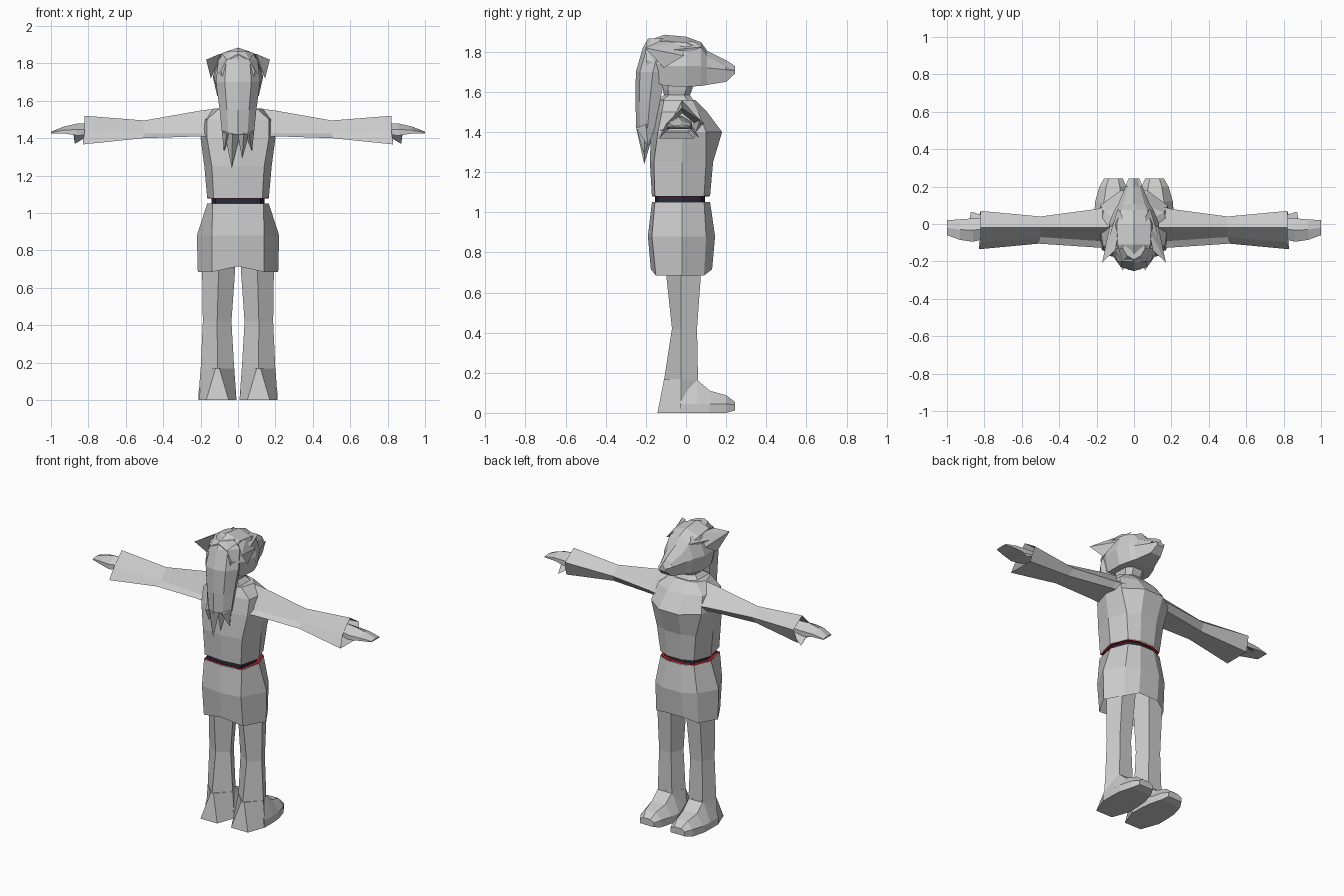
import bpy, bmesh

if "Cube" in bpy.data.objects:
    bpy.data.objects.remove(bpy.data.objects["Cube"])


def material(name, rgb):
    m = bpy.data.materials.new(name)
    m.diffuse_color = (*rgb, 1)
    m.use_nodes = True
    m.node_tree.nodes["Principled BSDF"].inputs["Base Color"].default_value = m.diffuse_color
    return m


GREY = material("grey", (0.6, 0.6, 0.6))
NAVY = material("dark navy", (0.02, 0.025, 0.045))
RED = material("red", (0.6, 0.01, 0.01))


def finish(name, bm, mat, mirror):
    bmesh.ops.recalc_face_normals(bm, faces=bm.faces)
    me = bpy.data.meshes.new(name)
    bm.to_mesh(me)
    bm.free()
    me.materials.append(mat)
    ob = bpy.data.objects.new(name, me)
    bpy.context.collection.objects.link(ob)
    if mirror:
        mod = ob.modifiers.new("mirror", 'MIRROR')
        mod.use_mirror_merge = False
    return ob


def loft(name, rings, mat=GREY, caps=(True, True), mirror=False):
    """Skin closed rings of points, in order."""
    bm = bmesh.new()
    vs = [[bm.verts.new(p) for p in r] for r in rings]
    for a, b in zip(vs, vs[1:]):
        n = len(a)
        for i in range(n):
            j = (i + 1) % n
            bm.faces.new((a[i], a[j], b[j], b[i]))
    if caps[0]:
        bm.faces.new(vs[0])
    if caps[1]:
        bm.faces.new(vs[-1])
    return finish(name, bm, mat, mirror)


def spike(name, base, tip, mirror=False):
    bm = bmesh.new()
    b = [bm.verts.new(p) for p in base]
    t = bm.verts.new(tip)
    bm.faces.new(b)
    for i in range(len(b)):
        bm.faces.new((b[i], b[(i + 1) % len(b)], t))
    return finish(name, bm, GREY, mirror)


def sym(half):
    """Complete a half ring (x >= 0) by mirroring it."""
    return half + [(-x, y, z) for x, y, z in reversed(half) if x > 0]


def body_ring(z, back, bx, by, side, fx, fy, front, cx, dz=0):
    # back centre, back corner, side, front corner, front pair
    return sym([(0, back, z + dz), (bx, by, z), (side, -.02, z),
                (fx, fy, z), (cx, front, z + dz)])


# Torso
loft("torso", [
    body_ring(1.08, -.17, .13, -.155, .165, .12, .09, .12, .05),
    body_ring(1.25, -.18, .14, -.16, .18, .14, .10, .135, .06),
    body_ring(1.40, -.175, .165, -.14, .20, .18, .10, .18, .07),
    body_ring(1.50, -.16, .165, -.12, .18, .16, .06, .105, .06),
    body_ring(1.56, -.13, .10, -.11, .13, .09, .03, .045, .04)], caps=(False, True))

# Belt recessed between red discs
waist = [body_ring(z, -.155, .12, -.14, .142, .105, .075, .095, .045) for z in (1.045, 1.085)]
loft("belt", waist, NAVY)
for nm, z in (("lower_belt_disc", 1.051), ("upper_belt_disc", 1.079)):
    loft(nm, [body_ring(z + d, -.166, .13, -.15, .162, .12, .087, .115, .05)
              for d in (-.001, .001)], RED)

# Skirt, open below
loft("skirt", [
    body_ring(1.05, -.17, .135, -.155, .165, .12, .09, .12, .05),
    body_ring(.88, -.19, .14, -.17, .22, .15, .10, .145, .07),
    body_ring(.685, -.175, .14, -.15, .215, .15, .09, .13, .07, .03)], caps=(False, False))


# Legs
def leg_ring(z, inner, outer, back, front):
    m = (inner + outer) / 2
    w = (outer - inner) * .28
    return [(m, back, z), (outer, -.025, z), (m + w, front, z),
            (m - w, front, z), (inner, -.025, z)]


loft("leg", [leg_ring(.95, .01, .17, -.12, .08), leg_ring(.70, .015, .192, -.10, .075),
             leg_ring(.42, .035, .188, -.07, .055), leg_ring(.16, .02, .20, -.11, .06)],
     mirror=True, caps=(True, False))
loft("heel", [
    [(.11 - .05 * k, b, z), (.11 + .05 * k, b, z), (.11 + o, -.025, z),
     (.11 + .05, .06, z), (.11 - .05, .06, z), (.11 - o, -.025, z)]
    for z, k, b, o in ((.17, .2, -.109, .09), (0, 1.2, -.142, .102))], mirror=True)


# Feet, lofted from ankle to toe
def foot_ring(y, inner, outer, top, side):
    m = (inner + outer) / 2
    w = (outer - inner) * .25
    return [(inner, y, 0 if y < .24 else .012), (outer, y, 0 if y < .24 else .012),
            (outer, y, side), (m + w, y, top), (m - w, y, top), (inner, y, side)]


loft("foot", [foot_ring(-.03, .01, .212, .18, .045), foot_ring(.055, .012, .212, .165, .045),
              foot_ring(.12, .018, .208, .11, .045), foot_ring(.20, .04, .185, .088, .045),
              foot_ring(.243, .06, .16, .055, .04)], mirror=True)


# Sleeves, open at the wrist
def arm_ring(x, lo, hi, top, mid, bot):
    return [(x, -.02, top), (x, hi, mid + .02), (x + .01, hi - .03, bot),
            (x + .01, lo, bot), (x, lo + .035, mid)]


loft("sleeve", [arm_ring(.12, -.13, .10, 1.558, 1.425, 1.405),
                arm_ring(.20, -.125, .08, 1.548, 1.425, 1.41),
                arm_ring(.50, -.105, .04, 1.495, 1.425, 1.40),
                arm_ring(.82, -.135, .07, 1.52, 1.44, 1.367)],
     caps=(True, False), mirror=True)


# Hands
def hand_ring(x, lo, hi, bot, top):
    m = (lo + hi) / 2
    return [(x, lo, bot), (x, hi, bot), (x, hi, (bot + top) / 2),
            (x, m, top), (x, lo, (bot + top) / 2)]


loft("hand", [hand_ring(.76, -.07, .03, 1.42, 1.48), hand_ring(.86, -.095, .03, 1.415, 1.478),
              hand_ring(.93, -.085, .025, 1.425, 1.463), hand_ring(1.0, -.06, .02, 1.425, 1.435)],
     mirror=True)
spike("thumb", [(.79, .0, 1.45), (.79, .04, 1.42), (.88, .02, 1.42), (.88, -.02, 1.44)],
      (.872, .066, 1.37), mirror=True)

# Neck with collar
loft("neck", [sym([(0, b, z), (w, b + .025, z), (w, f - .03, z), (w * .5, f, z)])
              for z, w, b, f in ((1.5, .09, -.14, .05), (1.56, .085, -.14, .035),
                                 (1.585, .06, -.11, .02), (1.61, .065, -.115, .03),
                                 (1.65, .07, -.11, .04))])

# Head with snout, lofted from back to front
loft("head", [sym([(0, y, t), (w * .68, y, t - .03), (w, y, m), (w * .82, y, b)])
              for y, w, t, m, b in ((-.20, .09, 1.85, 1.76, 1.68), (-.11, .128, 1.885, 1.73, 1.63),
                                    (0, .135, 1.875, 1.73, 1.625), (.075, .105, 1.848, 1.73, 1.63),
                                    (.105, .085, 1.805, 1.72, 1.635), (.20, .045, 1.758, 1.71, 1.65),
                                    (.243, .03, 1.73, 1.71, 1.69))])

# Ears
spike("ear", [(.08, -.03, 1.85), (.13, -.01, 1.78), (.145, -.11, 1.72), (.10, -.14, 1.85)],
      (.17, -.205, 1.82), mirror=True)

# Brows
spike("brow", [(.07, -.06, 1.85), (.13, -.06, 1.81), (.10, .02, 1.80), (.06, .04, 1.85)],
      (.085, .085, 1.825), mirror=True)

# Hair falling down the back
loft("hair", [sym([(0, b, z), (w * .6, b + .02, z), (w, (b + f) / 2 + .01, z), (w * .8, f, z)])
              for z, w, b, f in ((1.865, .06, -.19, -.09), (1.82, .105, -.215, -.07),
                                 (1.70, .118, -.25, -.10), (1.55, .098, -.252, -.13),
                                 (1.42, .085, -.248, -.155))])

# Pointed hair ends: x centre, half width, tip x, tip y, tip z
for cx, w, tx, ty, tz in ((-.03, .045, -.033, -.208, 1.24), (.03, .035, .022, -.21, 1.29),
                          (.06, .027, .075, -.19, 1.33), (-.06, .027, -.075, -.19, 1.33)):
    spike("hair_tip", [(cx - w, -.2, 1.44), (cx, -.248, 1.42), (cx + w, -.2, 1.44),
                       (cx, -.155, 1.42)], (tx, ty, tz))
